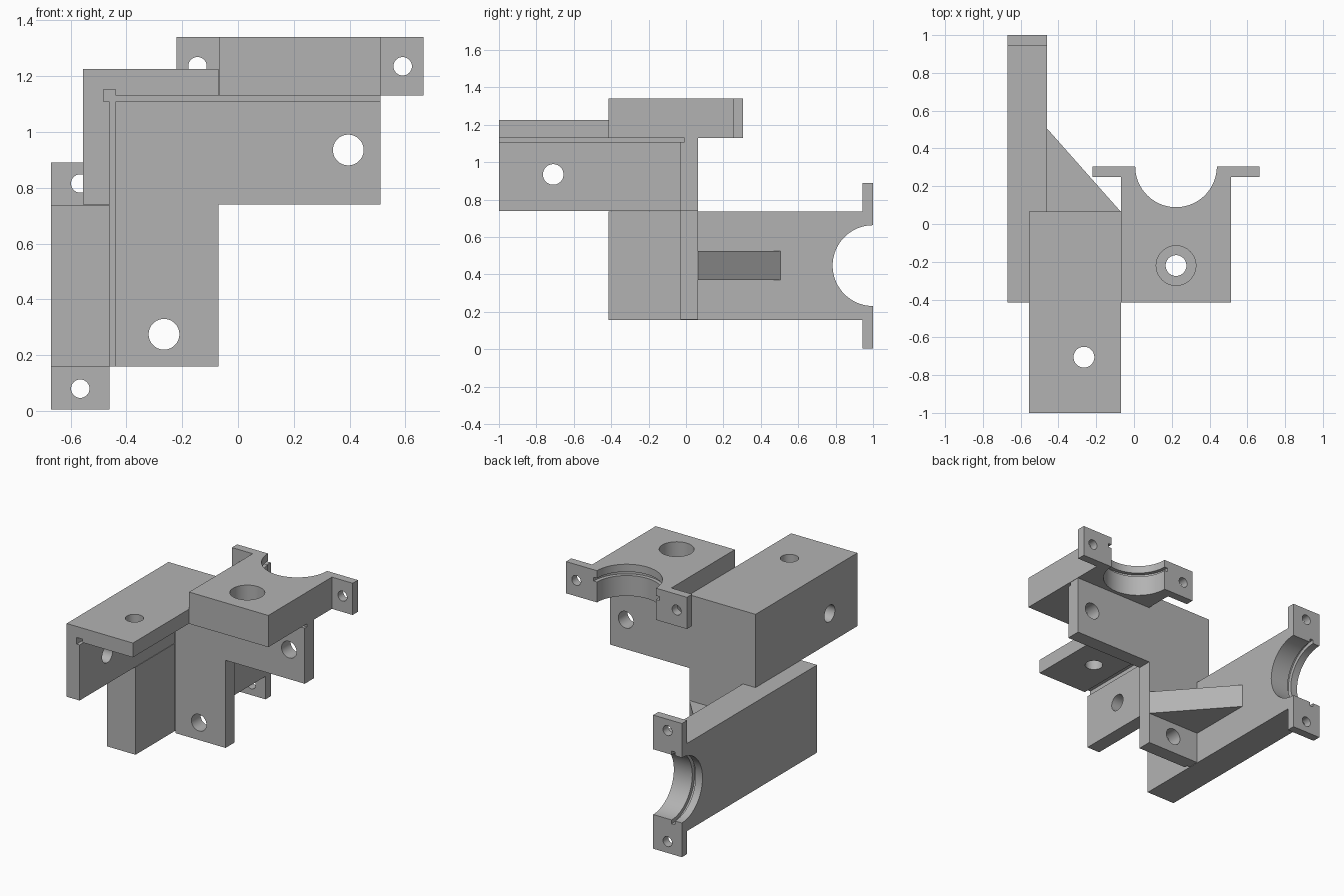
import bpy, bmesh
from math import sin, cos, pi, radians
from mathutils import Matrix, Vector

cube = bpy.data.objects.get("Cube")
if cube:
    bpy.data.objects.remove(cube)

grey = bpy.data.materials.new("plain_grey")
grey.use_nodes = True
colour = (0.45, 0.45, 0.45, 1)
grey.diffuse_color = colour
grey.node_tree.nodes["Principled BSDF"].inputs["Base Color"].default_value = colour

# Each frame maps (across, along, thickness) to the model's axes
FLAT = Matrix.Identity(4)
UPRIGHT = Matrix(((1, 0, 0, 0), (0, 0, -1, 0), (0, 1, 0, 0), (0, 0, 0, 1)))
SIDE = Matrix(((0, 0, -1, 0), (0, 1, 0, 0), (1, 0, 0, 0), (0, 0, 0, 1)))


def prism(name, outline, low, high, frame=FLAT):
    """Extrude a flat outline between two heights of a frame."""
    bm = bmesh.new()
    base = bm.faces.new([bm.verts.new((u, v, low)) for u, v in outline])
    top = bmesh.ops.extrude_face_region(bm, geom=[base])["geom"]
    moved = [g for g in top if isinstance(g, bmesh.types.BMVert)]
    bmesh.ops.translate(bm, verts=moved, vec=(0, 0, high - low))
    bm.transform(frame)
    bmesh.ops.recalc_face_normals(bm, faces=bm.faces)
    mesh = bpy.data.meshes.new(name)
    bm.to_mesh(mesh)
    bm.free()
    mesh.materials.append(grey)
    obj = bpy.data.objects.new(name, mesh)
    bpy.context.collection.objects.link(obj)
    return obj


def box(name, lo, hi):
    return prism(name, [(lo[0], lo[1]), (hi[0], lo[1]), (hi[0], hi[1]), (lo[0], hi[1])], lo[2], hi[2])


def arc(u, v, r, start, end, steps):
    angles = [start + (end - start) * i / steps for i in range(steps + 1)]
    return [(u + r * cos(a), v + r * sin(a)) for a in angles]


def drill(u, v, r, low, high, frame=FLAT):
    return prism("cutter", arc(u, v, r, 0, 2 * pi, 64)[:-1], low, high, frame)


def finish(obj, cutters):
    """Subtract the cutters, then smooth the round surfaces."""
    for cutter in cutters:
        cutter.hide_render = True
        mod = obj.modifiers.new("cut", "BOOLEAN")
        mod.operation = "DIFFERENCE"
        mod.solver = "EXACT"
        mod.object = cutter
    bpy.context.view_layer.update()
    graph = bpy.context.evaluated_depsgraph_get()
    mesh = bpy.data.meshes.new_from_object(obj.evaluated_get(graph))
    obj.modifiers.clear()
    obj.data = mesh
    mesh.polygons.foreach_set("use_smooth", [True] * len(mesh.polygons))
    mesh.set_sharp_from_angle(angle=radians(30))
    for cutter in cutters:
        bpy.data.objects.remove(cutter)


# Shared sizes: inner corner of the three plates, wall and bolt hole
CX, CY, CZ = -0.46, -0.03, 1.13
WALL, HOLE, RELIEF = 0.095, 0.055, 0.022
LEFT, BACK, INNER, LOW = CX - WALL, CY + WALL, -0.07, 0.74


def corner_relief():
    return box("cutter", (CX - RELIEF, -1.1, CZ - RELIEF), (CX + RELIEF, CY + RELIEF, CZ + RELIEF))


# Top and side plates with a relief slot along their shared corner
top_plate = box("top_plate", (LEFT, -1, CZ), (INNER, BACK, CZ + WALL))
finish(top_plate, [corner_relief(), drill(-0.265, -0.705, HOLE, 1, 1.4)])

side_plate = box("side_plate", (LEFT, -1, LOW), (CX, BACK, CZ))
finish(side_plate, [corner_relief(), drill(0.935, -0.71, HOLE, 0.3, 0.7, SIDE)])

# L-shaped back plate with relief slots along both inner edges
back_plate = prism("back_plate", [(CX, 0.16), (INNER, 0.16), (INNER, LOW), (0.51, LOW), (0.51, CZ), (CX, CZ)],
                   -BACK, -CY, UPRIGHT)
finish(back_plate, [
    box("cutter", (CX - 0.1, CY - 0.1, CZ - RELIEF), (0.6, CY + RELIEF, CZ + 0.1)),
    box("cutter", (CX - 0.1, CY - 0.1, 0), (CX + RELIEF, CY + RELIEF, CZ - 0.01)),
    drill(-0.265, 0.275, HOLE, -0.2, 0.2, UPRIGHT),
    drill(0.395, 0.935, HOLE, -0.2, 0.2, UPRIGHT)])


def clamp_arm(name, length, bolt, frame):
    """Thick arm ending in a half-round seat with two drilled ears."""
    half, ear, thin, deep, r = 0.29, 0.4425, 0.055, 0.21, 0.216
    outline = [(-half, -length), (half, -length), (half, -thin), (ear, -thin), (ear, 0)]
    outline += arc(0, 0, r, 0, -pi, 48)
    outline += [(-ear, 0), (-ear, -thin), (-half, -thin)]
    arm = prism(name, outline, 0, deep, frame)
    # Counterbored bolt hole and ring groove in the seat
    cutters = [drill(0, bolt, HOLE, -0.1, 0.3, frame),
               drill(0, bolt, 0.105, WALL, 0.3, frame),
               drill(0, 0, r + 0.025, 0.135, 0.16, frame)]
    # Ear holes run along the arm
    for side in (-1, 1):
        cutters.append(drill(side * 0.3675, deep / 2, 0.033, -0.1, 0.1, frame @ UPRIGHT))
    finish(arm, cutters)


clamp_arm("top_clamp_arm", 0.72, -0.525, Matrix.Translation(Vector((0.2225, 0.305, CZ))) @ FLAT)
clamp_arm("side_clamp_arm", 1.415, -1.225, Matrix.Translation(Vector((CX, 1, 0.4475))) @ SIDE)

# Triangular brace between back plate and side arm
brace = prism("brace", [(CX, BACK), (INNER, BACK), (CX, 0.505)], 0.37, 0.525)
finish(brace, [])
